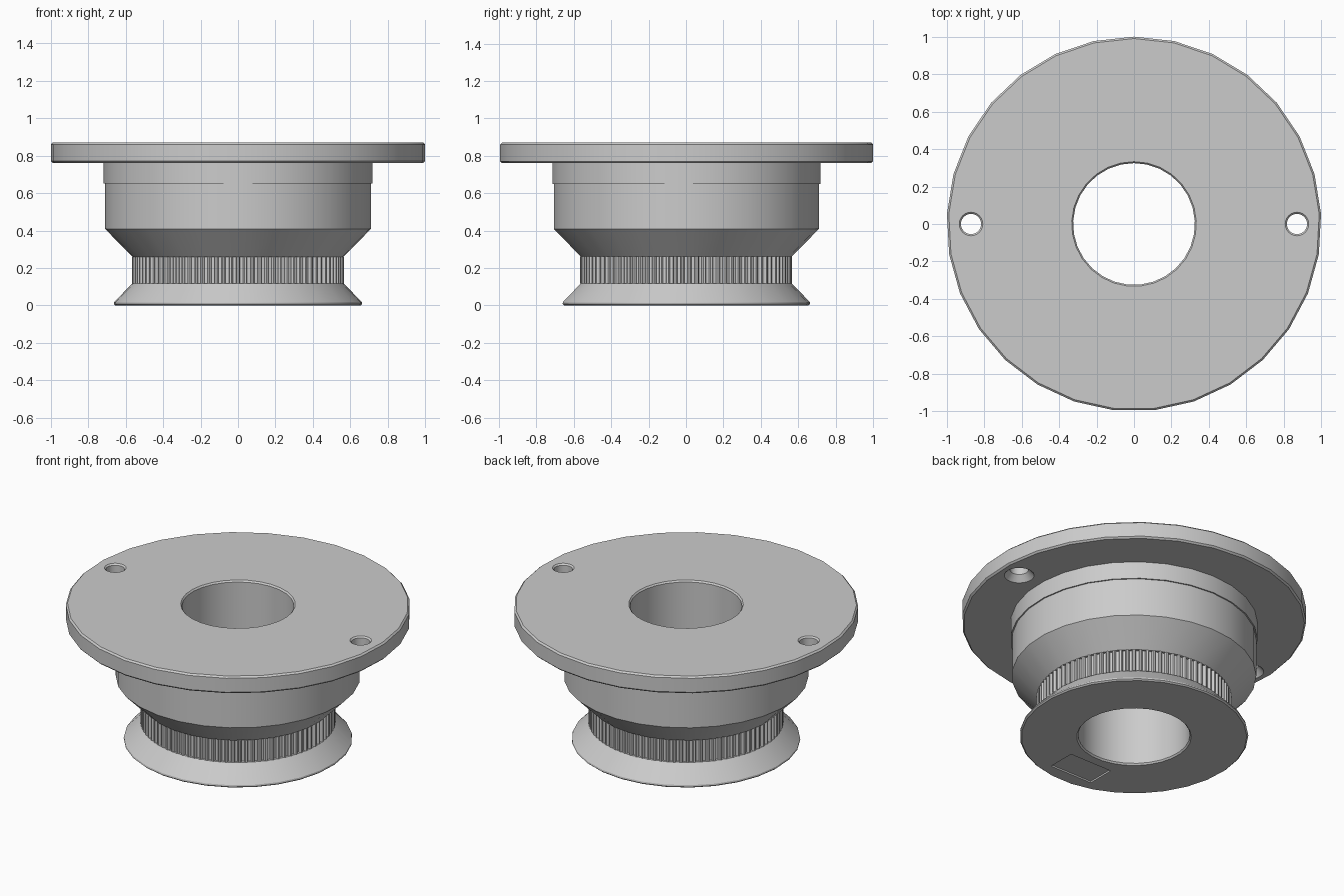
import bpy, bmesh
from math import cos, sin, pi

if "Cube" in bpy.data.objects:
    bpy.data.objects.remove(bpy.data.objects["Cube"])

SIDES = 29
TEETH = 90


def make_object(name, bm):
    bmesh.ops.remove_doubles(bm, verts=bm.verts, dist=1e-5)
    bmesh.ops.recalc_face_normals(bm, faces=bm.faces)
    mesh = bpy.data.meshes.new(name)
    bm.to_mesh(mesh)
    bm.free()
    obj = bpy.data.objects.new(name, mesh)
    bpy.context.collection.objects.link(obj)
    return obj


def lathe(name, profile, sides, x=0.0):
    """Revolve a closed (radius, z) profile around a vertical axis."""
    bm = bmesh.new()
    rings = []
    for i in range(sides):
        a = pi / 2 + 2 * pi * i / sides
        rings.append([bm.verts.new((x + r * cos(a), r * sin(a), z)) for r, z in profile])
    n = len(profile)
    for i in range(sides):
        p, q = rings[i], rings[(i + 1) % sides]
        for j in range(n):
            k = (j + 1) % n
            bm.faces.new((p[j], q[j], q[k], p[k]))
    return make_object(name, bm)


def cut(target, cutter):
    cutter.hide_render = True
    mod = target.modifiers.new("cut", 'BOOLEAN')
    mod.operation = 'DIFFERENCE'
    mod.solver = 'EXACT'
    mod.object = cutter
    bpy.context.view_layer.objects.active = target
    bpy.ops.object.modifier_apply(modifier=mod.name)
    bpy.data.objects.remove(cutter)


# Turned body: bore, lower rim, tooth seat, hub, collar and flange
body = lathe("pulley_body", [
    (0.333, 0), (0.655, 0), (0.664, 0.008), (0.662, 0.018),
    (0.565, 0.118), (0.55, 0.118), (0.55, 0.26), (0.565, 0.26),
    (0.71, 0.408), (0.71, 0.65), (0.718, 0.65), (0.718, 0.76),
    (0.99, 0.76), (1.0, 0.77), (1.0, 0.86), (0.99, 0.87),
    (0.333, 0.87), (0.325, 0.86), (0.325, 0.01)], SIDES)

# Countersunk screw holes through the flange
for x in (-0.87, 0.87):
    cut(body, lathe("screw_hole_cutter", [
        (0, 0.74), (0.105, 0.74), (0.054, 0.797), (0.054, 0.861),
        (0.073, 0.88), (0, 0.88)], 24, x))

# Shallow rectangular recess under the rim
bm = bmesh.new()
bmesh.ops.create_cube(bm, size=1)
bmesh.ops.scale(bm, vec=(0.30, 0.18, 0.02), verts=bm.verts)
bmesh.ops.translate(bm, vec=(0, -0.48, 0), verts=bm.verts)
cut(body, make_object("recess_cutter", bm))

# Belt teeth: small tapered prisms around the seat
section = [(0.544, -0.0115), (0.559, -0.0095), (0.566, -0.005),
           (0.566, 0.005), (0.559, 0.0095), (0.544, 0.0115)]
bm = bmesh.new()
for i in range(TEETH):
    a = 2 * pi * (i + 0.5) / TEETH
    low, high = [[bm.verts.new((r * cos(a) - t * sin(a), r * sin(a) + t * cos(a), z))
                  for r, t in section] for z in (0.118, 0.26)]
    bm.faces.new(low[::-1])
    bm.faces.new(high)
    for j in range(6):
        k = (j + 1) % 6
        bm.faces.new((low[j], low[k], high[k], high[j]))
teeth = make_object("belt_teeth", bm)

# Smooth round surfaces, crisp edges
bpy.ops.object.select_all(action='DESELECT')
body.select_set(True)
bpy.context.view_layer.objects.active = body
bpy.ops.object.shade_smooth_by_angle(angle=pi / 6)
